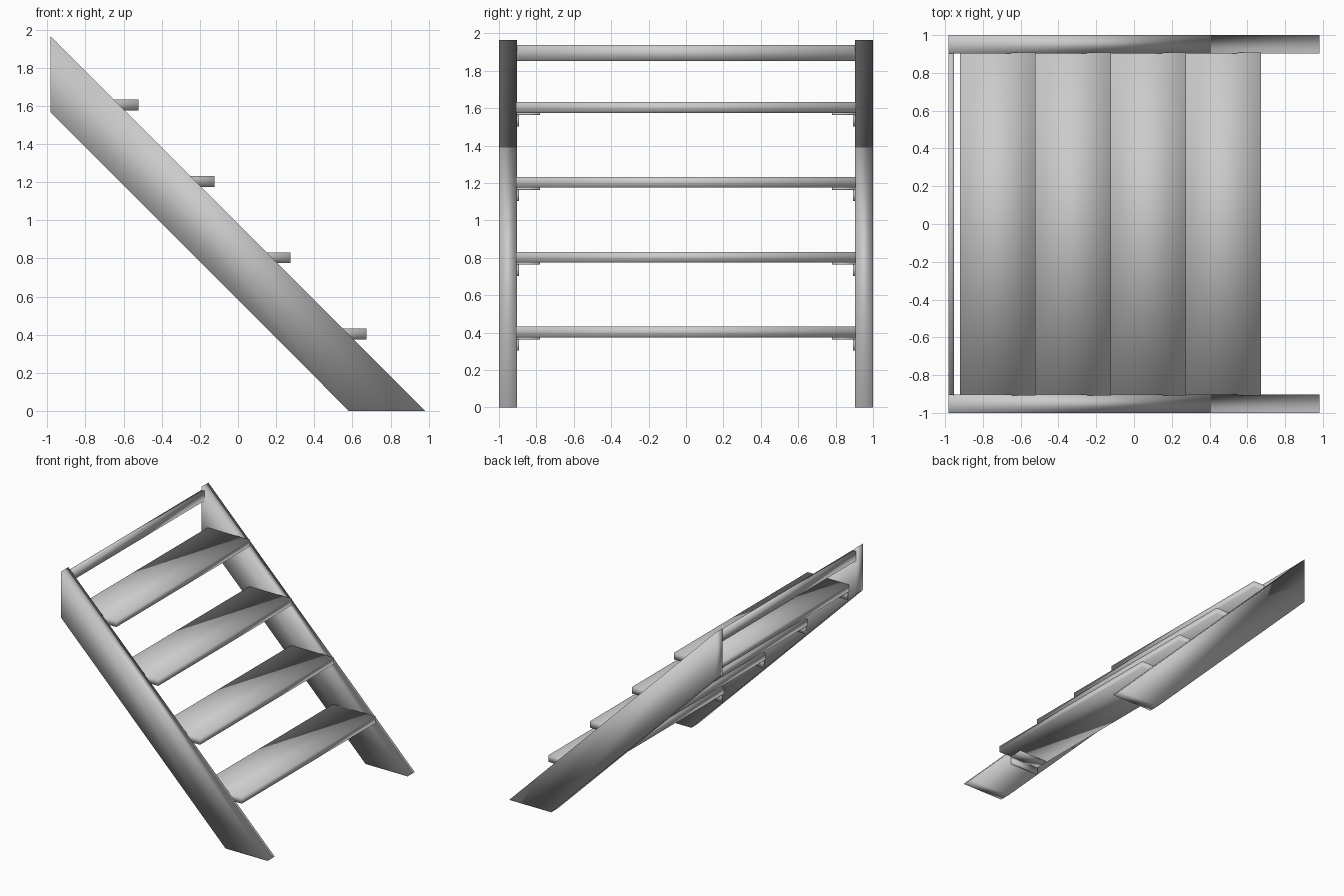
import bpy, bmesh

if "Cube" in bpy.data.objects:
    bpy.data.objects.remove(bpy.data.objects["Cube"])


def prism(name, profile, y0, y1):
    """Extrude an (x, z) outline from y0 to y1, smooth shaded all round."""
    bm = bmesh.new()
    face = bm.faces.new([bm.verts.new((x, y0, z)) for x, z in profile])
    ext = bmesh.ops.extrude_face_region(bm, geom=[face])
    moved = [v for v in ext["geom"] if isinstance(v, bmesh.types.BMVert)]
    bmesh.ops.translate(bm, vec=(0, y1 - y0, 0), verts=moved)
    bmesh.ops.recalc_face_normals(bm, faces=bm.faces)
    for f in bm.faces:
        f.smooth = True
    mesh = bpy.data.meshes.new(name)
    bm.to_mesh(mesh)
    bm.free()
    obj = bpy.data.objects.new(name, mesh)
    bpy.context.collection.objects.link(obj)
    return obj


def box(name, x, y, z):
    return prism(name, [(x[0], z[0]), (x[1], z[0]), (x[1], z[1]), (x[0], z[1])], *y)


def sides(y0, y1):
    return (("right", (y0, y1)), ("left", (-y1, -y0)))


# Sloping side stringers
outline = [(-0.982, 1.965), (-0.982, 1.565), (0.582, 0), (0.982, 0)]
for side, y in sides(0.903, 1.0):
    prism(f"stringer_{side}", outline, *y)

# Treads, each carried by a pair of angle brackets
for i in range(4):
    dx, dz = -0.398 * i, 0.4 * i
    box(f"tread_{i + 1}", (0.273 + dx, 0.673 + dx), (-0.909, 0.909), (0.375 + dz, 0.432 + dz))
    bx = (0.285 + dx, 0.56 + dx)
    # L-shaped bracket: flange under the tread, web against the stringer
    for side, y in sides(0.78, 0.905):
        box(f"bracket_flange_{side}_{i + 1}", bx, y, (0.363 + dz, 0.375 + dz))
    for side, y in sides(0.893, 0.905):
        box(f"bracket_web_{side}_{i + 1}", bx, y, (0.303 + dz, 0.364 + dz))

# Narrow rail across the top
box("top_rail", (-0.982, -0.952), (-0.909, 0.909), (1.853, 1.938))
